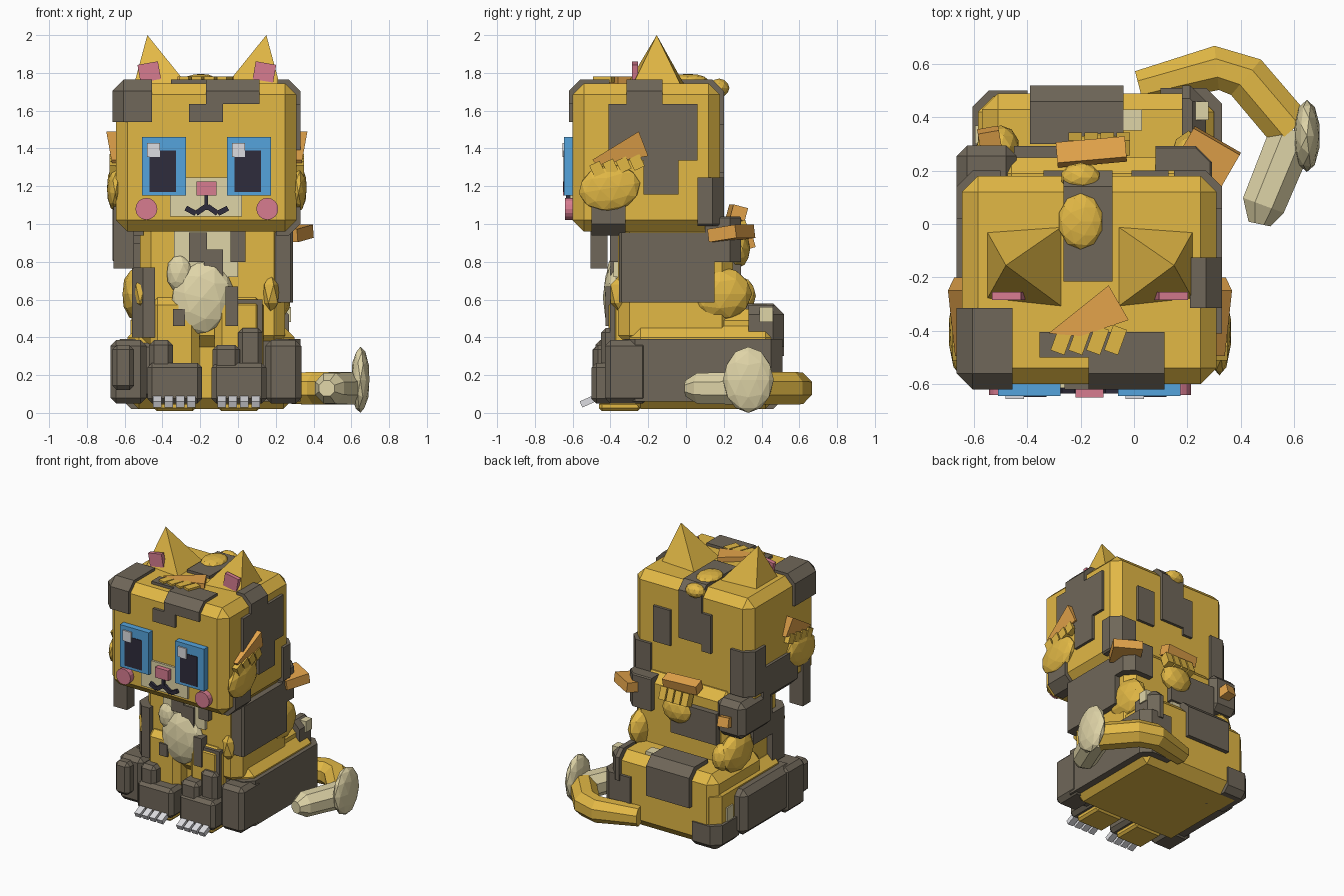
import bpy, bmesh, itertools
from math import radians, cos, sin, pi
from mathutils import Vector, Matrix, Euler

cube = bpy.data.objects.get("Cube")
if cube:
    bpy.data.objects.remove(cube, do_unlink=True)


def material(name, rgb):
    m = bpy.data.materials.new(name)
    m.use_nodes = True
    m.diffuse_color = (*rgb, 1)
    m.node_tree.nodes["Principled BSDF"].inputs["Base Color"].default_value = (*rgb, 1)
    return m


gold = material("golden fur", (.76, .48, .06))
grey = material("dark fur", (.16, .135, .1))
cream = material("cream fur", (.74, .66, .39))
orange = material("orange fungus", (.77, .37, .07))
pink = material("pink skin", (.68, .2, .28))
blue = material("blue iris", (.09, .37, .72))
ink = material("pupil black", (.028, .025, .045))
white = material("claw white", (.72, .72, .75))


def finish(name, bm, mat):
    bmesh.ops.recalc_face_normals(bm, faces=bm.faces)
    mesh = bpy.data.meshes.new(name)
    bm.to_mesh(mesh)
    bm.free()
    mesh.materials.append(mat)
    ob = bpy.data.objects.new(name, mesh)
    bpy.context.collection.objects.link(ob)
    return ob


def hull(name, points, mat):
    """Convex solid around a few points."""
    bm = bmesh.new()
    for p in points:
        bm.verts.new(p)
    bmesh.ops.remove_doubles(bm, verts=bm.verts, dist=.0005)
    bmesh.ops.convex_hull(bm, input=bm.verts)
    bmesh.ops.dissolve_limit(bm, angle_limit=radians(1), verts=bm.verts, edges=bm.edges)
    return finish(name, bm, mat)


def box(name, lo, hi, mat):
    return hull(name, itertools.product(*zip(lo, hi)), mat)


def tilted(name, loc, size, rot, mat):
    turn = Euler([radians(a) for a in rot]).to_matrix()
    corners = itertools.product(*[(-s / 2, s / 2) for s in size])
    return hull(name, [Vector(loc) + turn @ Vector(c) for c in corners], mat)


def block(name, lo, hi, mat, host=None, c=.06, grow=.02):
    """Chamfered box, or a fur patch clipped to the skin just outside its host."""
    slo, shi = (Vector(lo), Vector(hi))
    if host:
        g = Vector((grow,) * 3)
        slo, shi = Vector(host[0]) - g, Vector(host[1]) + g
    lo = [max(a, b) for a, b in zip(lo, slo)]
    hi = [min(a, b) for a, b in zip(hi, shi)]
    mid, half = (slo + shi) / 2, (shi - slo) / 2
    bm = bmesh.new()
    bmesh.ops.create_cube(bm, size=1)
    for v in bm.verts:
        v.co = [l if t < 0 else h for t, l, h in zip(v.co, lo, hi)]
    for s in itertools.product((-1, 0, 1), repeat=3):
        n = sum(map(abs, s))
        if n < 2:
            continue
        no = Vector(s)
        reach = sum(abs(a) * b for a, b in zip(s, half)) - c * (n - 1)
        bmesh.ops.bisect_plane(bm, geom=bm.verts[:] + bm.edges[:] + bm.faces[:], dist=.00001,
                               plane_co=mid + no * (reach / n), plane_no=no, clear_outer=True)
    points = [v.co.copy() for v in bm.verts]
    bm.free()
    return hull(name, points, mat)


def tuft(name, loc, radii, mat, rot=(0, 0, 0), detail=2):
    bm = bmesh.new()
    bmesh.ops.create_icosphere(bm, subdivisions=detail, radius=1)
    turn = Euler([radians(a) for a in rot]).to_matrix().to_4x4()
    bm.transform(Matrix.Translation(loc) @ turn @ Matrix.Diagonal((*radii, 1)))
    return finish(name, bm, mat)


def tube(name, path, radii, mat, sides=8):
    """Faceted tube along a level path."""
    bm, rings = bmesh.new(), []
    path = [Vector(p) for p in path]
    for i, p in enumerate(path):
        d = path[min(i + 1, len(path) - 1)] - path[max(i - 1, 0)]
        side = d.cross((0, 0, 1)).normalized()
        angles = [2 * pi * (k + .5) / sides for k in range(sides)]
        rings.append([bm.verts.new(p + (side * cos(a) + Vector((0, 0, sin(a)))) * radii[i]) for a in angles])
    for a, b in zip(rings, rings[1:]):
        for k in range(sides):
            j = (k + 1) % sides
            bm.faces.new((a[k], a[j], b[j], b[k]))
    bm.faces.new(rings[0])
    bm.faces.new(rings[-1])
    return finish(name, bm, mat)


MID = -.165            # symmetry plane of head and body
FAR = 9                # open patch side, clipped to the host


def both(x):
    return ((1, "left", MID + x), (-1, "right", MID - x))


# Main masses
head = ((-.645, -.6, .96), (.31, .18, 1.745))
torso = ((-.52, -.36, .35), (.25, .25, 1.05))
hips = ((-.57, -.1, .03), (.24, .49, .55))
base = ((-.585, -.3, .02), (.3, .48, .46))
for name, host in (("head", head), ("torso", torso), ("hips", hips), ("haunches", base)):
    block(name, *host, gold)

# Dark fur patches on the head
for name, lo, hi in (
        ("brow_corner", (-FAR, -FAR, 1.54), (-.455, -.315, FAR)),
        ("fringe", (-.17, -FAR, 1.635), (.115, -.405, FAR)),
        ("fringe_top", (-.355, -.5, 1.7), (-.17, -.405, FAR)),
        ("fringe_tip", (-.26, -FAR, 1.54), (-.08, -.55, 1.635)),
        ("crown", (-.265, -.215, 1.7), (-.08, FAR, FAR)),
        ("nape", (-.265, .1, 1.35), (-.08, FAR, 1.7)),
        ("nape_step", (-.34, .1, 1.3), (-.265, FAR, 1.58)),
        ("nape_spot", (-.01, .1, 1.27), (.13, FAR, 1.53)),
        ("left_temple", (.21, -.315, 1.63), (FAR, -.125, FAR)),
        ("left_side", (.25, -.41, 1.335), (FAR, .06, 1.635)),
        ("left_side_step", (.25, -.225, 1.155), (FAR, -.04, 1.335)),
        ("left_back_corner", (.15, .06, .99), (FAR, FAR, 1.245)),
        ("left_jaw", (.2, -.5, .94), (FAR, -.32, 1.1)),
        ("right_back_corner", (-FAR, .02, 1.05), (-.5, FAR, 1.38)),
        ("right_jaw", (-FAR, -.35, .94), (-.5, .05, 1.22))):
    block(name + "_patch", lo, hi, grey, head)
box("hanging_lock", (-.66, -.505, .765), (-.55, -.415, 1.1), grey)

# Dark fur patches on the torso
for name, lo, hi in (
        ("left_flank", (.15, -.355, .585), (FAR, .15, .955)),
        ("left_chest", (-.04, -FAR, .8), (.04, -.3, .96)),
        ("left_shoulder", (0, -FAR, .4), (.13, -.25, .6)),
        ("right_flank", (-FAR, -FAR, .4), (-.44, -.2, .77)),
        ("right_side", (-FAR, -.2, .62), (-.45, .02, .9)),
        ("left_back", (.08, .1, .8), (FAR, FAR, 1.04)),
        ("middle_back", (-.45, .1, .69), (-.08, FAR, .92))):
    block(name + "_patch", lo, hi, grey, torso, grow=.042)
block("right_back_patch", (-.665, -.07, .77), (-.44, .295, 1.04), grey, c=.04)

# Dark fur patches on the hips and haunches
block("rump_patch", (-.39, .3, .3), (-.04, FAR, FAR), grey, hips, grow=.03)
block("rump_side_patch", (.18, .33, .35), (FAR, FAR, .57), grey, hips, grow=.03)
box("rump_cream_spot", (-.04, .35, .54), (.03, .43, .575), cream)
box("side_cream_spot", (.22, .39, .48), (.28, .46, .56), cream)
box("haunch_cream_spot", (-.595, .3, .2), (-.56, .37, .3), cream)
block("left_haunch_patch", (.1, -FAR, .06), (FAR, FAR, .39), grey, base, grow=.03)
block("right_rump_patch", (-FAR, .25, .02), (-.4, FAR, .2), grey, base)
block("right_haunch_patch", (-.665, -.32, .06), (-.42, .27, .39), grey, c=.04)

# Front legs, claws and soles
for s, side, x in both(.17):
    block(side + "_front_leg", (x - .13, -.41, .06), (x + .13, -.18, .61), gold, c=.04)
    block(side + "_hind_paw", (x + s * .24 - .1, -.43, .05), (x + s * .24 + .09, -.2, .385), grey, c=.03)
    block(side + "_sole", (x - .11, -.46, .01), (x + .11, -.24, .06), gold, c=.015)
    for k in range(4):
        tilted(f"{side}_claw_{k}", (x - .092 + k * .06, -.51, .065), (.045, .1, .035), (24, 0, 0), white)

# Uneven socks
for name, lo, hi in (
        ("left_sock", (-.14, -.5, .05), (.15, -.2, .265)),
        ("left_sock_inner", (-.135, -.49, .1), (.01, -.2, .36)),
        ("left_sock_outer", (0, -.45, .1), (.13, -.2, .45)),
        ("right_sock", (-.48, -.5, .05), (-.19, -.2, .265)),
        ("right_sock_outer", (-.47, -.48, .1), (-.345, -.2, .385)),
        ("right_ankle", (-.665, -.495, .12), (-.55, -.3, .36))):
    block(name, lo, hi, grey, c=.025)

# Ears
for s, side, x in both(.325):
    foot = [(x + s * a, b, 1.74) for a, b in ((-.22, -.01), (.06, -.03), (.06, -.28), (-.22, -.31))]
    hull(side + "_ear", foot + [(x - s * .01, -.155, 2)], gold)
    tilted(side + "_inner_ear", (x - s * .02, -.27, 1.805), (.11, .03, .095), (0, s * 10, 0), pink)

# Face
for side, x in (("left", .0575), ("right", -.3925)):
    box(side + "_iris", (x - .117, -.645, 1.15), (x + .117, -.59, 1.46), blue)
    box(side + "_pupil", (x - .075, -.649, 1.17), (x + .065, -.64, 1.39), ink)
    box(side + "_eye_shine", (x - .09, -.655, 1.355), (x - .02, -.64, 1.43), white)
box("muzzle", (-.36, -.615, 1.04), (.02, -.59, 1.245), cream)
box("nose", (-.22, -.65, 1.15), (-.115, -.6, 1.225), pink)
box("mouth_line", (-.178, -.635, 1.075), (-.158, -.6, 1.15), ink)
for s, side, x in both(0):
    tilted(side + "_lip", (x + s * .03, -.62, 1.075), (.065, .03, .028), (0, s * 35, 0), ink)
    tilted(side + "_smile", (x + s * .085, -.62, 1.07), (.06, .03, .028), (0, -s * 28, 0), ink)
for s, side, x in both(.32):
    disc = [(x + .058 * cos(k * pi / 8), y, 1.08 + .058 * sin(k * pi / 8)) for k in range(16) for y in (-.64, -.59)]
    hull(side + "_cheek", disc, pink)

# Chest ruff
box("chest_bib", (-.34, -.385, .72), (0, -.34, .96), cream)
box("bib_patch", (-.26, -.4, .8), (-.165, -.36, .955), grey)
box("bib_patch_step", (-.18, -.4, .72), (-.08, -.36, .865), grey)
tuft("chest_ruff", (-.19, -.37, .61), (.165, .07, .2), cream, (0, 14, 0))
tuft("ruff_shoulder", (-.31, -.37, .74), (.07, .05, .1), cream)
box("ruff_patch_right", (-.345, -.425, .46), (-.28, -.35, .55), grey)
box("ruff_patch_left", (-.065, -.425, .46), (.0, -.35, .67), grey)

# Fur tufts and fungus shelves on the cheeks and flanks
for s, side, x in both(.47):
    tuft(side + "_cheek_tuft", (x + s * .015, -.405, 1.19), (.045, .165, .125), gold, (10, 0, 0))
    outline = ((-.495, 1.34), (-.25, 1.49), (-.2, 1.36), (-.47, 1.31))
    hull(side + "_cheek_shelf", [(x + s * d, y, z) for y, z in outline
                                 for d in (-.02, .03 + (z - 1.31) * .18)], orange)
    for k in range(4):
        tilted(f"{side}_cheek_tooth_{k}", (x + s * .02, -.47 + k * .07, 1.29 + k * .012),
               (.05, .06, .07), (25, 0, 0), gold)
    tuft(side + "_flank_tuft", (x - s * .1, .18, .63), (.08, .17, .145), gold)
    tuft(side + "_chest_tuft", (x - s * .13, -.34, .63), (.05, .07, .11), gold, detail=1)

# Crown and back growths
outline = ((-.32, -.41), (-.095, -.23), (-.02, -.36), (-.2, -.42))
hull("crown_shelf", [(x, y, z) for x, y in outline for z in (1.74, 1.78)], orange)
for k in range(4):
    tilted(f"crown_tooth_{k}", (-.27 + k * .067, -.435, 1.765), (.055, .1, .03), (0, 0, -20), gold)
    tilted(f"back_tooth_{k}", (-.22 + k * .06, .3, .97), (.05, .06, .09), (20, 0, 0), gold)
tuft("crown_tuft", (-.2, .01, 1.765), (.085, .105, .03), gold)
tuft("nape_tuft", (-.2, .175, 1.72), (.075, .055, .05), gold)
tilted("left_back_shelf", (.27, .24, .95), (.2, .17, .07), (8, 0, -30), orange)
tilted("middle_back_shelf", (-.16, .27, 1.06), (.26, .08, .07), (-15, 0, 5), orange)
tilted("right_back_shelf", (-.54, .31, .9), (.08, .09, .07), (15, 0, 10), orange)
tuft("middle_back_tuft", (-.13, .28, .87), (.12, .06, .1), gold)
tuft("right_back_tuft", (-.5, .29, .62), (.07, .08, .1), gold)

# Tail
tube("tail", [(.02, .51, .13), (.31, .585, .13), (.42, .55, .13), (.59, .35, .13)],
     [.07, .09, .094, .094], gold)
tube("tail_tip", [(.6, .35, .13), (.485, .07, .13), (.47, .0, .13)], [.094, .088, .045], cream)
tuft("tail_tuft", (.648, .33, .175), (.05, .135, .175), cream)
